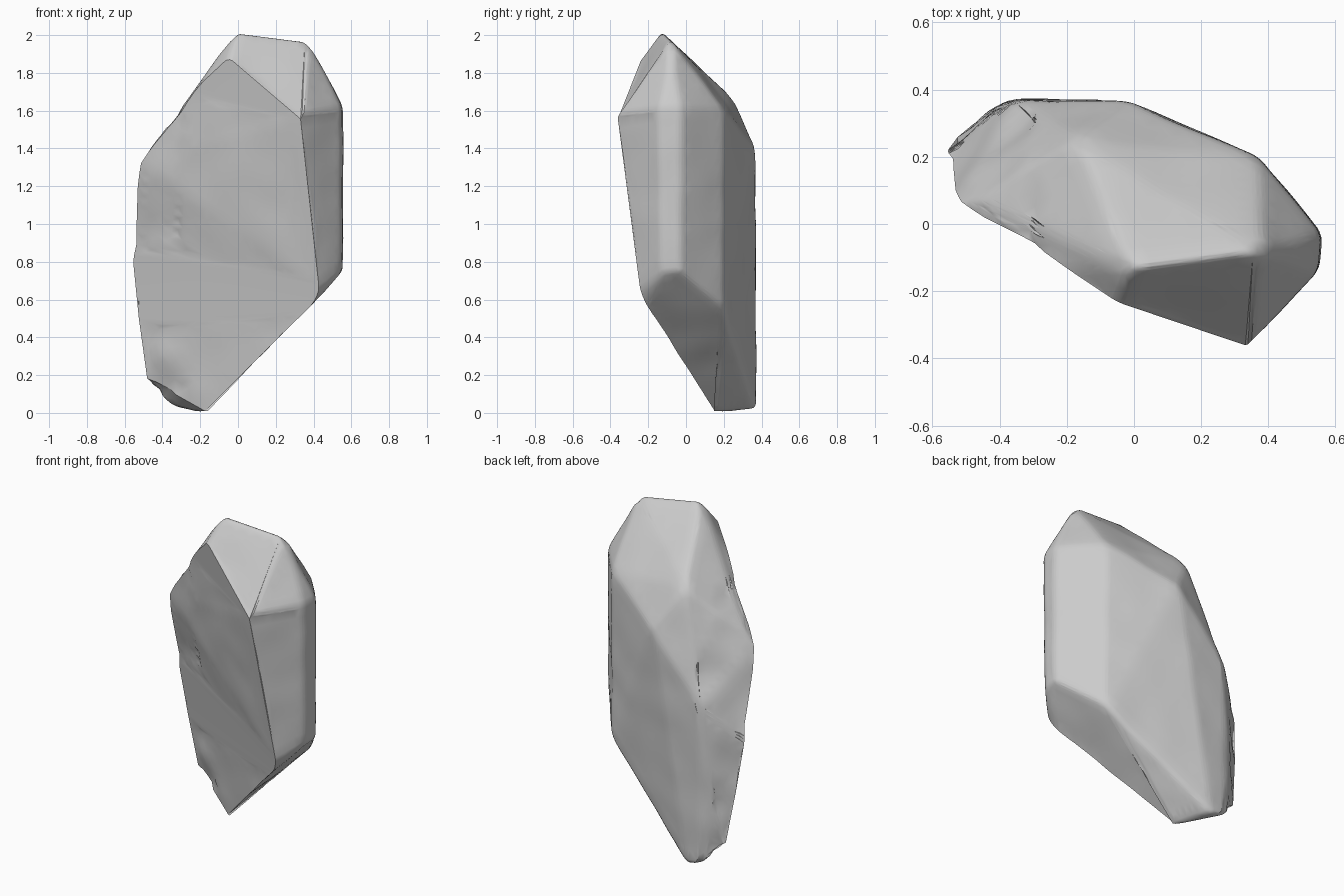
import bpy, bmesh, math
from mathutils import Vector, noise

cube = bpy.data.objects.get("Cube")
if cube:
    bpy.data.objects.remove(cube)

# Stone colour
stone = bpy.data.materials.new("grey stone")
stone.use_nodes = True
colour = (0.6, 0.6, 0.6, 1)
stone.diffuse_color = colour
stone.node_tree.nodes["Principled BSDF"].inputs["Base Color"].default_value = colour


def cut_y(x, z):
    """Depth of the flat sawn front plane."""
    return 0.091 - 0.495 * x - 0.185 * z


# Outline of the sawn face (x, z)
rim = [(-0.05, 1.88), (0.34, 1.58), (0.43, 0.65), (0.40, 0.58), (-0.18, 0.0),
       (-0.48, 0.16), (-0.525, 0.5), (-0.555, 0.8), (-0.53, 1.0), (-0.48, 1.38),
       (-0.2, 1.74)]
points = [(x, cut_y(x, z), z) for x, z in rim]

# Body corners behind the face
points += [(-0.01, -0.13, 2.02), (0.38, -0.08, 1.97),            # crest
           (0.55, -0.14, 1.62), (0.56, -0.03, 1.62),             # narrow side strip
           (0.55, -0.13, 0.74), (0.56, -0.03, 0.75),
           (0.37, 0.2, 1.61), (0.37, 0.2, 0.56),                 # rear side panel
           (-0.17, 0.25, 1.66), (-0.02, 0.37, 1.41),             # back shoulder
           (-0.35, 0.37, 1.02), (-0.42, 0.35, 0.45),             # back ridge
           (-0.26, 0.37, 0.02), (-0.36, 0.37, 0.04)]             # foot

bm = bmesh.new()
verts = [bm.verts.new(p) for p in points]
hull = bmesh.ops.convex_hull(bm, input=verts)
spare = [v for v in bm.verts if not v.link_faces]
bmesh.ops.delete(bm, geom=spare, context='VERTS')
bmesh.ops.dissolve_limit(bm, angle_limit=math.radians(3), verts=bm.verts[:], edges=bm.edges[:])
bmesh.ops.recalc_face_normals(bm, faces=bm.faces[:])


def on_cut(v):
    return abs(v.co.y - cut_y(v.co.x, v.co.z)) < 0.002


# Round every edge except the crisp rim of the sawn face
soft = [e for e in bm.edges if not all(on_cut(v) for v in e.verts)
        and e.calc_face_angle(0) > math.radians(8)]
bmesh.ops.bevel(bm, geom=soft, offset=0.025, offset_type='OFFSET', segments=3,
                profile=0.5, affect='EDGES', clamp_overlap=True)

# Refine the rough sides and give them shallow chips
bmesh.ops.triangulate(bm, faces=[f for f in bm.faces if not all(on_cut(v) for v in f.verts)])
for _ in range(5):
    long_edges = [e for e in bm.edges if e.calc_length() > 0.07
                  and not all(on_cut(v) for v in e.verts)]
    bmesh.ops.subdivide_edges(bm, edges=long_edges, cuts=1)
    bmesh.ops.triangulate(bm, faces=[f for f in bm.faces if not all(on_cut(v) for v in f.verts)])
bm.normal_update()
for v in bm.verts:
    if not on_cut(v) and 0.1 < v.co.z < 1.9:
        rough = 0.02 if v.co.x < -0.3 and v.co.y < 0.34 else 0.006
        v.co += v.normal * (noise.noise(v.co * 5) - 0.2) * rough

mesh = bpy.data.meshes.new("cut_stone")
bm.to_mesh(mesh)
bm.free()
mesh.materials.append(stone)
rock = bpy.data.objects.new("cut_stone", mesh)
bpy.context.collection.objects.link(rock)
bpy.context.view_layer.objects.active = rock
rock.select_set(True)
bpy.ops.object.shade_smooth_by_angle(angle=math.radians(35))
